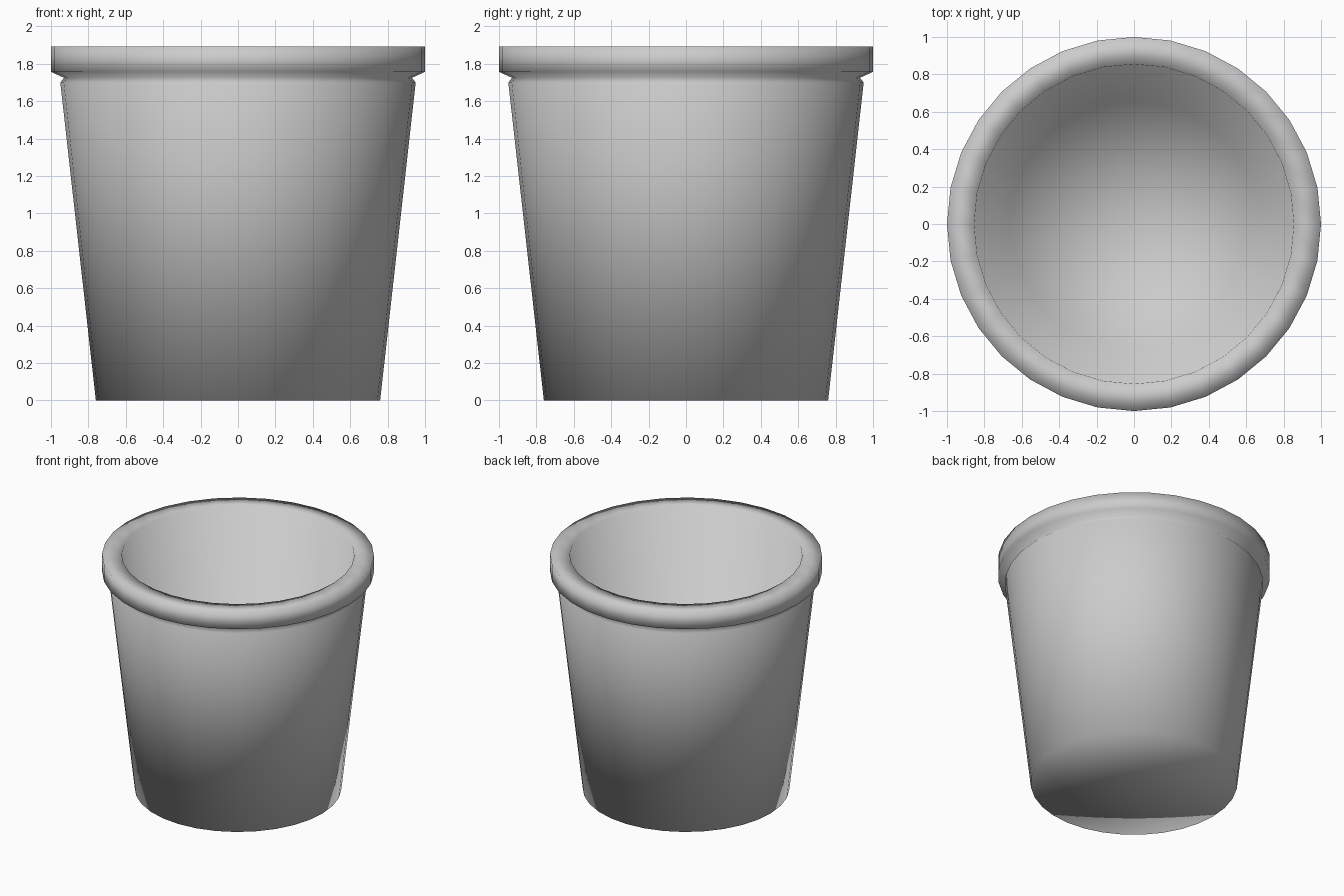
import bpy, bmesh
from math import pi, cos, sin

if "Cube" in bpy.data.objects:
    bpy.data.objects.remove(bpy.data.objects["Cube"])

SIDES = 32


def lathe(name, profile):
    """Revolve an (r, z) profile around z; closed at both ends by a disc fan."""
    bm = bmesh.new()
    rings = [[bm.verts.new((r * cos(2 * pi * i / SIDES), r * sin(2 * pi * i / SIDES), z))
              for i in range(SIDES)] for r, z in profile]
    start = bm.verts.new((0, 0, profile[0][1]))
    end = bm.verts.new((0, 0, profile[-1][1]))
    for i in range(SIDES):
        j = (i + 1) % SIDES
        bm.faces.new((start, rings[0][j], rings[0][i]))
        bm.faces.new((end, rings[-1][i], rings[-1][j]))
        for low, high in zip(rings, rings[1:]):
            bm.faces.new((low[i], low[j], high[j], high[i]))
    for f in bm.faces:
        f.smooth = True
    mesh = bpy.data.meshes.new(name)
    bm.to_mesh(mesh)
    bm.free()
    obj = bpy.data.objects.new(name, mesh)
    bpy.context.collection.objects.link(obj)
    return obj


# Pot: underside, tapered wall, groove, rim, inner wall and floor
lathe("flower_pot", [
    (0.76, 0.0),
    (0.95, 1.70),
    (0.93, 1.725),
    (1.00, 1.757),
    (1.00, 1.893),
    (0.855, 1.893),
    (0.66, 0.10),
])
